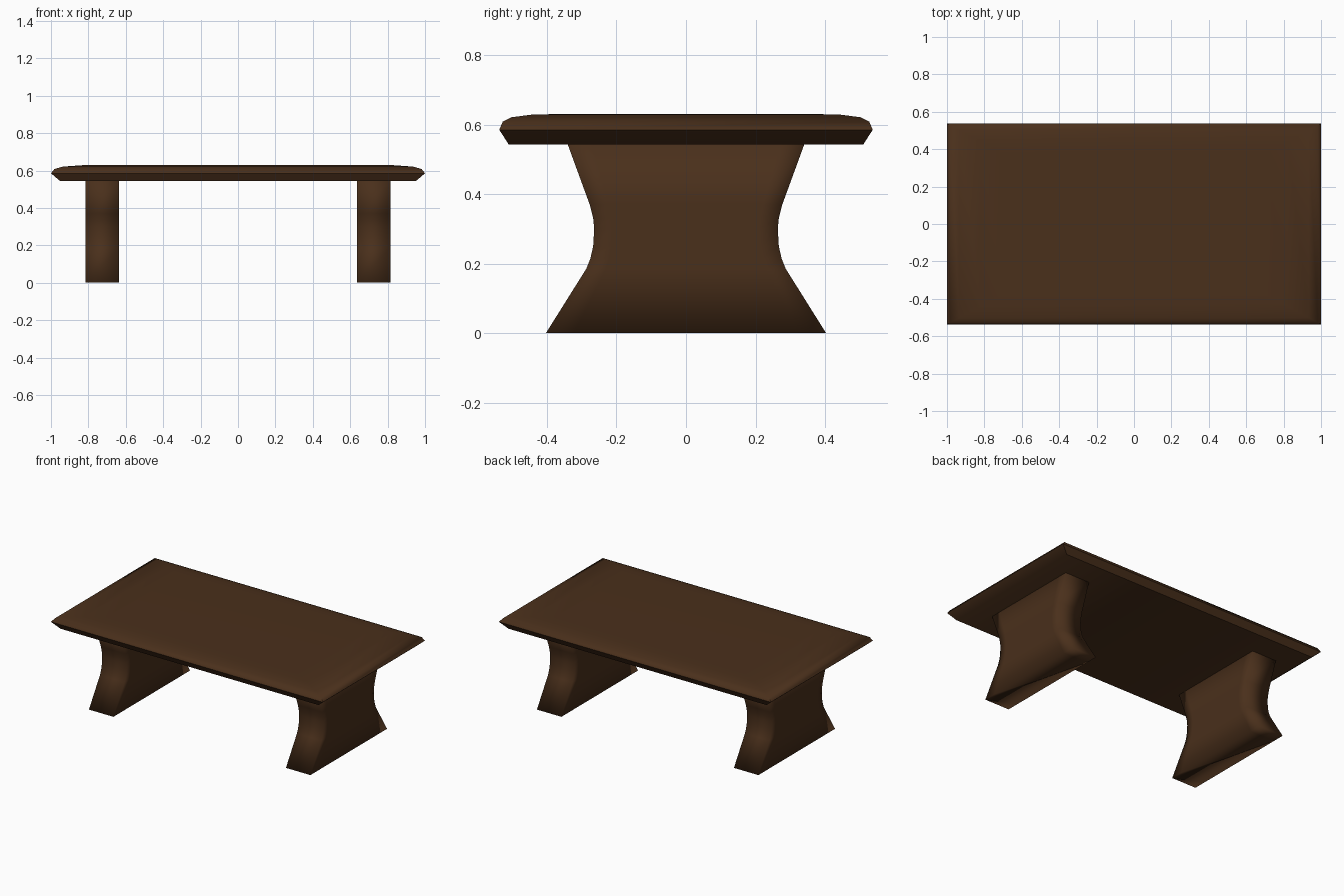
import bpy
import bmesh

if "Cube" in bpy.data.objects:
    bpy.data.objects.remove(bpy.data.objects["Cube"])

wood = bpy.data.materials.new("dark_wood")
wood.diffuse_color = (0.068, 0.029, 0.011, 1)
wood.use_nodes = True
wood.node_tree.nodes["Principled BSDF"].inputs["Base Color"].default_value = wood.diffuse_color


def loft(name, rings):
    """Skin a stack of equal-length closed rings and cap both ends."""
    bm = bmesh.new()
    rows = [[bm.verts.new(p) for p in ring] for ring in rings]
    n = len(rows[0])
    for a, b in zip(rows, rows[1:]):
        for i in range(n):
            j = (i + 1) % n
            bm.faces.new((a[i], a[j], b[j], b[i]))
    bm.faces.new(rows[0][::-1])
    bm.faces.new(rows[-1])
    bmesh.ops.recalc_face_normals(bm, faces=bm.faces)
    mesh = bpy.data.meshes.new(name)
    bm.to_mesh(mesh)
    bm.free()
    mesh.materials.append(wood)
    obj = bpy.data.objects.new(name, mesh)
    bpy.context.collection.objects.link(obj)
    bpy.ops.object.select_all(action='DESELECT')
    obj.select_set(True)
    bpy.context.view_layer.objects.active = obj
    return obj


# Tabletop: rectangle rings scaled along a moulded edge profile (scale, z)
HX, HY = 1.0, 0.537
edge = [(0.95, 0.543), (1.0, 0.585), (0.982, 0.608), (0.935, 0.621),
        (0.82, 0.629), (0.70, 0.63)]
corners = [(-1, -1), (1, -1), (1, 1), (-1, 1)]
loft("tabletop", [[(cx * HX * s, cy * HY * s, z) for cx, cy in corners]
                  for s, z in edge])
bpy.ops.object.shade_smooth_by_angle(angle=0.8)

# Pedestal legs: waisted slabs (half depth, z), thin along x
waist = [(0.403, 0.0), (0.287, 0.185), (0.275, 0.215), (0.267, 0.25),
         (0.264, 0.30), (0.267, 0.33), (0.277, 0.37), (0.341, 0.545)]
columns = [-1, -0.8, 0.8, 1]
for side, name in ((-1, "left_leg"), (1, "right_leg")):
    x0, x1 = side * 0.725 - 0.09, side * 0.725 + 0.09
    loft(name, [[(x1, c * h, z) for c in columns] +
                [(x0, -c * h, z) for c in columns] for h, z in waist])
    bpy.ops.object.shade_smooth()
